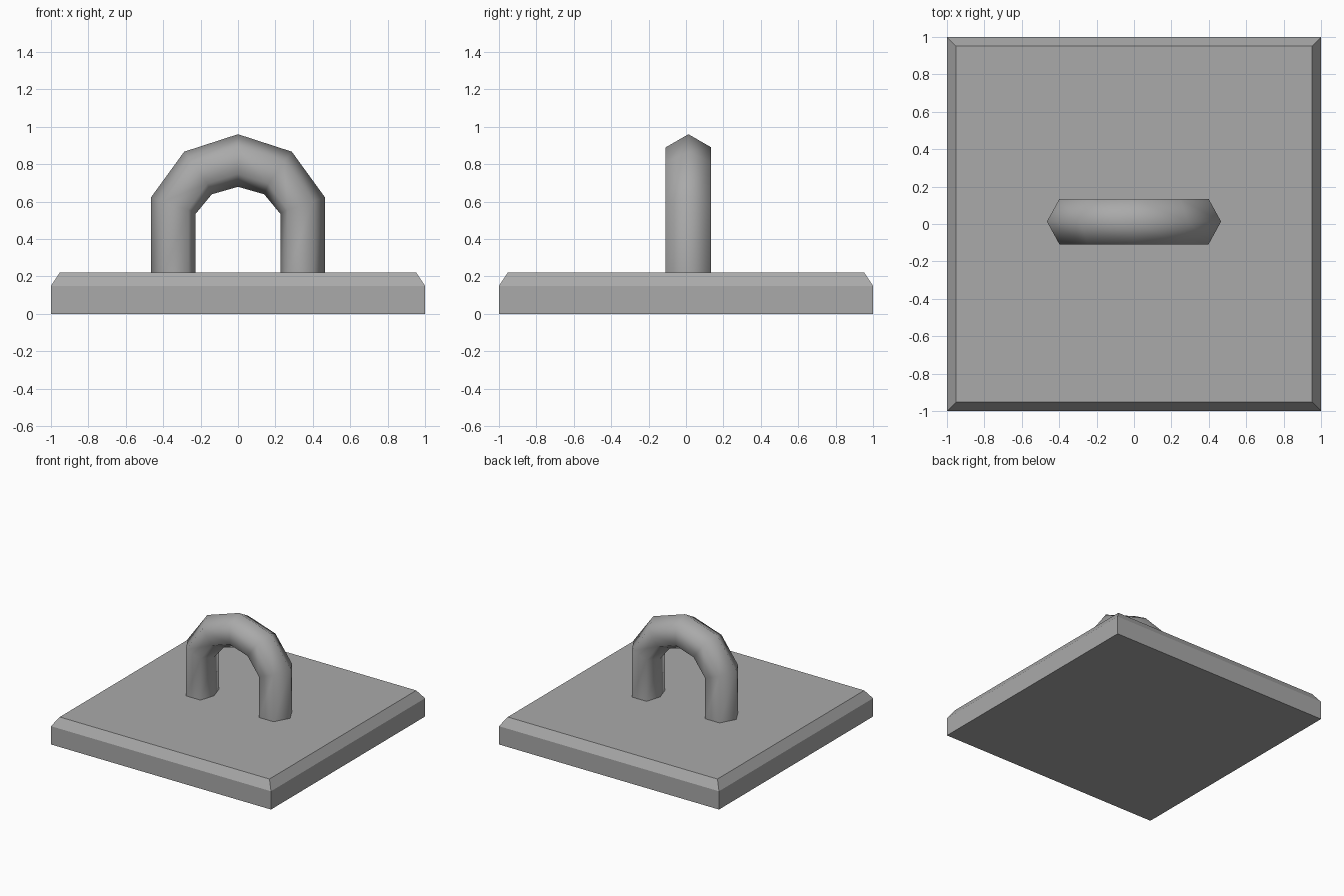
import bpy, bmesh
from math import cos, sin, radians

cube = bpy.data.objects.get("Cube")
if cube:
    bpy.data.objects.remove(cube, do_unlink=True)

grey = bpy.data.materials.new("plain_grey")
grey.use_nodes = True
colour = (0.4, 0.4, 0.4, 1)
grey.diffuse_color = colour
grey.node_tree.nodes["Principled BSDF"].inputs["Base Color"].default_value = colour

PLATE_TOP = 0.22


def loft(name, rings, smooth):
    """Join equal-sided rings of points into a closed, capped solid."""
    bm = bmesh.new()
    loops = [[bm.verts.new(p) for p in ring] for ring in rings]
    n = len(loops[0])
    for a, b in zip(loops, loops[1:]):
        for i in range(n):
            j = (i + 1) % n
            bm.faces.new((a[i], a[j], b[j], b[i]))
    bm.faces.new(loops[0])
    bm.faces.new(loops[-1])
    bmesh.ops.recalc_face_normals(bm, faces=bm.faces)
    for f in bm.faces:
        f.smooth = smooth and len(f.verts) == 4
    mesh = bpy.data.meshes.new(name)
    bm.to_mesh(mesh)
    bm.free()
    mesh.materials.append(grey)
    obj = bpy.data.objects.new(name, mesh)
    bpy.context.collection.objects.link(obj)


# Square base plate with a chamfered top edge
def square(half, z):
    return [(x * half, y * half, z) for x, y in ((-1, -1), (1, -1), (1, 1), (-1, 1))]


loft("base_plate", [square(1, 0), square(1, 0.15), square(0.953, PLATE_TOP)], False)

# Arched handle: six-sided tube bent in 36 degree steps
MAJOR, MINOR, ARCH_Z, HANDLE_Y = 0.349, 0.1405, 0.471, 0.013


def tube_ring(angle):
    ring = []
    for k in range(6):
        a = radians(60 * k)
        r = MAJOR + MINOR * cos(a)
        widen = 1.14 if k == 3 else 1  # the inner ridge is spread sideways
        ring.append((r * cos(angle) * widen, HANDLE_Y + MINOR * sin(a), ARCH_Z + r * sin(angle)))
    return ring


arch = [tube_ring(radians(18 + 36 * i)) for i in range(5)]


# Straight legs run down into the plate
def foot(ring):
    return [(x, y, PLATE_TOP - 0.01) for x, y, z in ring]


loft("handle", [foot(arch[0])] + arch + [foot(arch[-1])], True)
